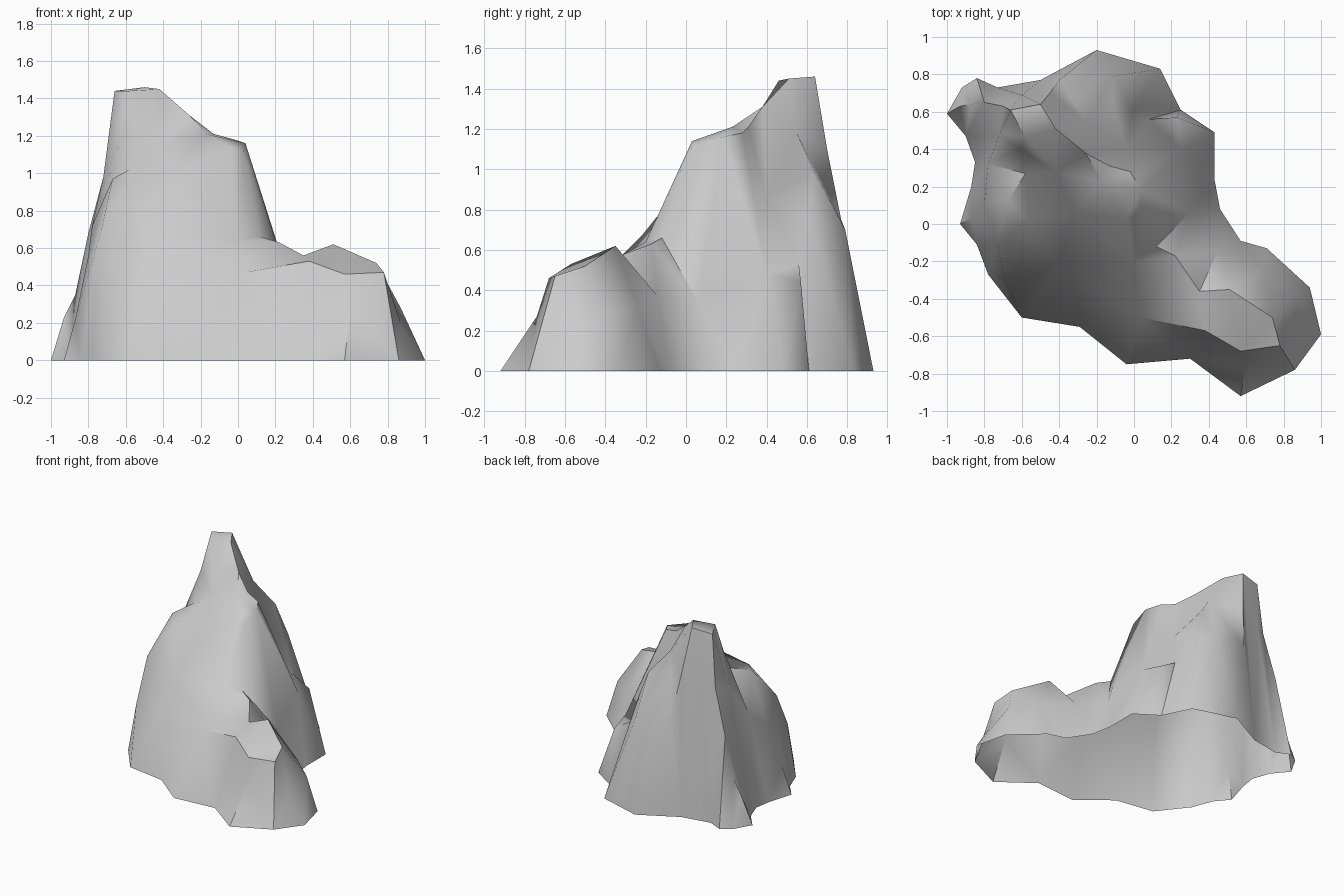
import bpy
import math
from mathutils import Vector
from mathutils.geometry import delaunay_2d_cdt

default_cube = bpy.data.objects.get("Cube")
if default_cube:
    bpy.data.objects.remove(default_cube, do_unlink=True)

# Ground outline of the rock, counter-clockwise from the front
foot = [(.57, -.92), (.86, -.78), (1, -.59), (.94, -.34), (.71, -.13), (.57, -.09),
        (.46, .08), (.43, .24), (.43, .49), (.25, .61), (.14, .83), (-.2, .93),
        (-.5, .77), (-.73, .73), (-.84, .78), (-.92, .73), (-1, .59), (-.9, .47),
        (-.85, .33), (-.87, .2), (-.93, 0), (-.84, -.11), (-.78, -.27), (-.6, -.5),
        (-.29, -.55), (-.04, -.75), (.3, -.72)]

# Crest running from the summit down to the tip of the low spur
crest = [(-.5, .64, 1.46), (-.42, .51, 1.45), (-.26, .38, 1.31), (-.13, .31, 1.21),
         (-.02, .28, 1.18), (.04, .18, 1.16), (.03, .03, 1.11), (.12, -.12, .66),
         (.22, -.17, .63), (.35, -.36, .56), (.51, -.35, .62), (.74, -.5, .52),
         (.78, -.65, .47), (.87, -.61, .2), (1, -.59, 0)]

# Breaks in slope on each side
summit_edge = [(-.5, .64, 1.46), (-.66, .61, 1.44), (-.58, .46, 1.44), (-.42, .51, 1.45)]
spur_brow = [(.04, -.5, .47), (.38, -.57, .53), (.57, -.68, .46), (.78, -.65, .47)]
front_brow = [(-.73, -.1, .7), (-.4, -.22, .67), (-.2, -.36, .53), (.04, -.5, .47)]
front_shoulder = [(-.57, .02, .95), (-.32, .06, 1.02), (-.04, .03, 1.14), (.03, .03, 1.11)]
front_left_crease = [(-.6, -.5, 0), (-.7, -.28, .4), (-.73, -.1, .7),
                     (-.67, .13, .97), (-.58, .27, 1.02), (-.61, .4, 1.22),
                     (-.58, .46, 1.44)]
left_shelf = [(-.93, 0, 0), (-.87, .03, .22), (-.8, .12, .56), (-.78, .32, .72),
              (-.72, .48, .98)]
left_buttress = [(-1, .59, 0), (-.93, .63, .23), (-.87, .64, .35), (-.8, .65, .68),
                 (-.7, .63, 1.03), (-.66, .61, 1.44)]
notch_edge = [(-.13, .31, 1.21), (-.04, .4, .86), (.08, .56, .53), (.23, .57, .44),
              (.25, .61, 0)]
notch_back = [(-.5, .64, 1.46), (-.25, .55, 1.18), (-.11, .63, 1), (-.01, .61, .77),
              (-.11, .79, .7), (.14, .83, 0)]
notch_step = [(-.04, .4, .86), (-.11, .63, 1)]
notch_floor = [(-.01, .61, .77), (.25, .61, 0)]
spur_back = [(.12, -.12, .66), (.3, .06, .34), (.46, .08, 0)]
spur_side = [(.45, -.14, .37), (.68, -.24, .32), (.87, -.38, .28)]
creases = [crest, summit_edge, spur_brow, front_brow, front_shoulder,
           front_left_crease, left_shelf, left_buttress, notch_edge, notch_back,
           notch_step, notch_floor, spur_back, spur_side]

# Loose points that round out the broad faces
bulges = [(.6, -.74, .27), (.25, .4, .48), (-.17, .23, 1.21), (-.42, .28, 1.15),
          (0, -.2, .64), (-.4, .77, .75), (-.45, .7, 1.1), (-.6, .69, 1)]

points = []
edges = []


def point_index(p):
    """Reuse a point shared between lines."""
    v = Vector(p)
    if v not in points:
        points.append(v)
    return points.index(v)


def add_line(line):
    ids = [point_index(p) for p in line]
    edges.extend(zip(ids, ids[1:]))


outline = [(x, y, 0) for x, y in foot]
add_line(outline + outline[:1])
for line in creases:
    add_line(line)
for p in bulges:
    point_index(p)

# Span the creases with triangles inside the foot; the underside stays open
flat = [v.to_2d() for v in points]
verts, _, faces, origins, _, _ = delaunay_2d_cdt(
    flat, edges, [list(range(len(foot)))], 1, 0.0001)


def height(i):
    if origins[i]:
        return points[origins[i][0]].z
    near = sorted(points, key=lambda p: (p.to_2d() - verts[i]).length)[:2]
    return (near[0].z + near[1].z) / 2


mesh = bpy.data.meshes.new("rock")
mesh.from_pydata([(v.x, v.y, height(i)) for i, v in enumerate(verts)], [], faces)
mesh.update()
rock = bpy.data.objects.new("rock", mesh)
bpy.context.collection.objects.link(rock)

# Plain grey stone
stone = bpy.data.materials.new("grey stone")
stone.use_nodes = True
grey = (.6, .6, .6, 1)
stone.diffuse_color = grey
stone.node_tree.nodes["Principled BSDF"].inputs["Base Color"].default_value = grey
mesh.materials.append(stone)

bpy.ops.object.select_all(action="DESELECT")
rock.select_set(True)
bpy.context.view_layer.objects.active = rock
bpy.ops.object.shade_smooth_by_angle(angle=math.radians(50))
